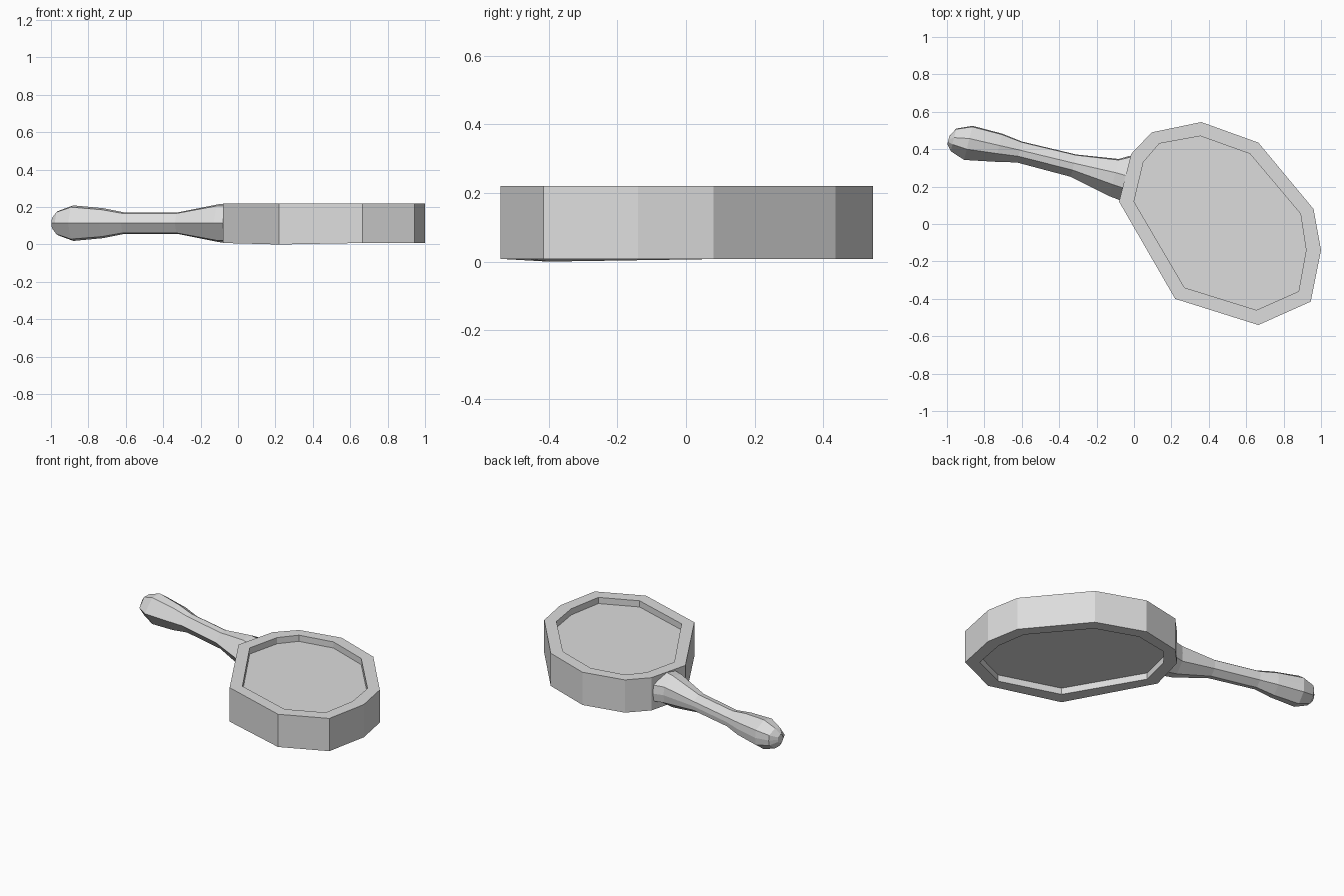
import bpy, bmesh
from mathutils import Vector

cube = bpy.data.objects.get("Cube")
if cube:
    bpy.data.objects.remove(cube, do_unlink=True)

grey = bpy.data.materials.new("plain_grey")
grey.use_nodes = True
colour = (0.72, 0.72, 0.72, 1)
grey.diffuse_color = colour
grey.node_tree.nodes["Principled BSDF"].inputs["Base Color"].default_value = colour


def loft(name, rings):
    """Skin equal-length rings into a closed, flat-shaded solid."""
    bm = bmesh.new()
    loops = [[bm.verts.new(p) for p in ring] for ring in rings]
    for a, b in zip(loops, loops[1:]):
        for i in range(len(a)):
            j = (i + 1) % len(a)
            bm.faces.new((a[i], a[j], b[j], b[i]))
    bm.faces.new(loops[0])
    bm.faces.new(loops[-1])
    bmesh.ops.recalc_face_normals(bm, faces=bm.faces)
    mesh = bpy.data.meshes.new(name)
    bm.to_mesh(mesh)
    bm.free()
    mesh.materials.append(grey)
    obj = bpy.data.objects.new(name, mesh)
    bpy.context.collection.objects.link(obj)
    return obj


# Mirror head: ten-sided frame with a shallow recess on both faces
outer = [(-0.08, 0.12), (-0.015, 0.375), (0.095, 0.49), (0.36, 0.545), (0.665, 0.435),
         (0.96, 0.08), (1.0, -0.14), (0.945, -0.415), (0.665, -0.54), (0.22, -0.40)]
inner = [(0.0, 0.12), (0.05, 0.33), (0.135, 0.43), (0.355, 0.47), (0.62, 0.375),
         (0.89, 0.055), (0.92, -0.14), (0.88, -0.36), (0.655, -0.46), (0.27, -0.34)]


def level(points, z):
    return [(x, y, z) for x, y in points]


base = level(outer, 0.008)
base[-1] = (*outer[-1], 0.0)    # the underside dips slightly at one corner
loft("mirror_head", [level(inner, 0.05), level(inner, 0.008), base,
                     level(outer, 0.22), level(inner, 0.22), level(inner, 0.18)])

# Handle: eight-sided sections along the ridge line
# (ridge x, ridge y, width to the front, width to the back, half height)
stations = [(-0.992, 0.452, 0.025, 0.018, 0.03),
            (-0.962, 0.462, 0.075, 0.05, 0.065),
            (-0.88, 0.457, 0.118, 0.07, 0.095),
            (-0.72, 0.42, 0.09, 0.065, 0.08),
            (-0.61, 0.395, 0.068, 0.047, 0.058),
            (-0.32, 0.325, 0.075, 0.048, 0.058),
            (-0.10, 0.275, 0.13, 0.075, 0.102),
            (-0.01, 0.25, 0.14, 0.13, 0.104)]
across = Vector((0.24, 0.97, 0))


def section(x, y, front, back, h):
    upper = [(-front, 0), (-front / 2, 0.9 * h), (0, h), (0.92 * back, 0.5 * h), (back, 0)]
    lower = [(s, -z) for s, z in reversed(upper[1:-1])]
    return [Vector((x, y, 0.114 + z)) + across * s for s, z in upper + lower]


loft("handle", [section(*s) for s in stations])
